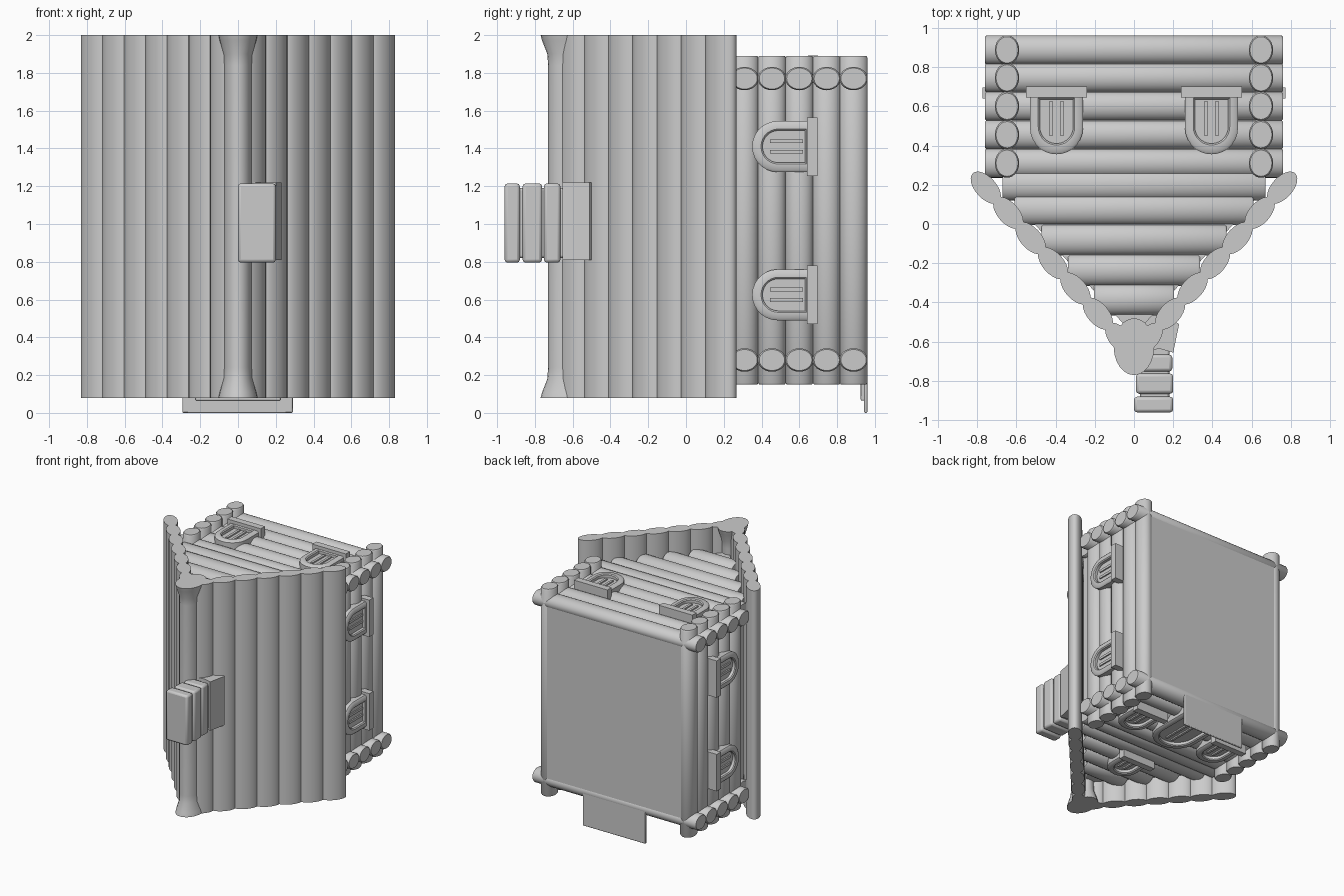
import bpy, bmesh
from math import sin, cos, pi, atan2
from mathutils import Vector, Matrix

if "Cube" in bpy.data.objects:
    bpy.data.objects.remove(bpy.data.objects["Cube"])


def loft(name, rings, caps=True):
    """Skin a list of matching point rings into one smooth-by-angle object."""
    bm = bmesh.new()
    vs = [[bm.verts.new(p) for p in r] for r in rings]
    n = len(rings[0])
    for a, b in zip(vs, vs[1:]):
        for i in range(n):
            bm.faces.new((a[i], a[(i + 1) % n], b[(i + 1) % n], b[i]))
    if caps:
        bm.faces.new(vs[0])
        bm.faces.new(vs[-1])
    bmesh.ops.recalc_face_normals(bm, faces=bm.faces)
    me = bpy.data.meshes.new(name)
    bm.to_mesh(me)
    bm.free()
    ob = bpy.data.objects.new(name, me)
    bpy.context.collection.objects.link(ob)
    bpy.ops.object.select_all(action='DESELECT')
    ob.select_set(True)
    bpy.context.view_layer.objects.active = ob
    bpy.ops.object.shade_smooth_by_angle(angle=0.7)
    return ob


def log(name, axis, c, lo, hi, r, tilt=0, stations=None):
    """Elliptical log along x (c = y, z) or along z (c = x, y)."""
    stations = stations or [(lo, .9), (lo + .01, 1), (hi - .01, 1), (hi, .9)]
    rings = []
    for t, s in stations:
        ring = []
        for i in range(24):
            a = 2 * pi * i / 24
            u, v = r[0] * s * cos(a), r[1] * s * sin(a)
            p = c[0] + u * cos(tilt) - v * sin(tilt)
            q = c[1] + u * sin(tilt) + v * cos(tilt)
            ring.append((t, p, q) if axis == 'x' else (p, q, t))
        rings.append(ring)
    return loft(name, rings)


def box(name, lo, hi, bevel=.012):
    x0, y0, z0 = lo
    x1, y1, z1 = hi
    ob = loft(name, [[(x0, y0, z), (x1, y0, z), (x1, y1, z), (x0, y1, z)] for z in (z0, z1)])
    m = ob.modifiers.new("bevel", 'BEVEL')
    m.width, m.segments = bevel, 2
    return ob


def frame(origin, v, w):
    """Local axes: v up the wall, w out of the wall."""
    v, w = Vector(v), Vector(w)
    m = Matrix((v.cross(w), v, w)).transposed().to_4x4()
    m.translation = Vector(origin)
    return m


def arch(m, half, height, base, w):
    pts = [(-half, base), (half, base)]
    s = height - half
    pts += [(half * cos(a), s + half * sin(a)) for a in (pi * i / 14 for i in range(15))]
    return [m @ Vector((x, y, w)) for x, y in pts]


def opening(name, m, half=.135, height=.30, sill=True):
    """Arched frame with a recessed panel, bars and an optional sill."""
    ih, it = half - .05, height - .055
    loft(name + "_frame", [arch(m, half, height, 0, 0), arch(m, half, height, 0, .075),
                           arch(m, half - .012, height - .012, .004, .085),
                           arch(m, ih + .008, it + .008, .012, .085),
                           arch(m, ih, it, .02, .078), arch(m, ih, it, .02, .03)], caps=False)
    loft(name + "_panel", [arch(m, ih + .01, it + .01, .01, w) for w in (0, .055)])

    def block(part, x, y0, y1, hw, w):
        loft(name + part, [[m @ Vector(p) for p in ((x - hw, y0, k), (x + hw, y0, k),
                                                    (x + hw, y1, k), (x - hw, y1, k))] for k in (0, w)])
    for x in (-.028, .028):
        block("_bar", x, .03, it - .04, .01, .066)
    if sill:
        block("_sill", 0, -.045, .01, .155, .112)


# solid core with flat floor
core = [(-.64, .955), (.64, .955), (.64, .15), (0, -.57), (-.64, .15)]
loft("cabin_core", [[(x, y, z) for x, y in core] for z in (.26, 1.79)])

rows = [.887, .745, .6, .455, .31]
for y in rows:
    # side wall logs
    for s in (-1, 1):
        log("side_wall_log", 'z', (s * .647, y), .15, 1.89, (.062, .0745))
    # end wall logs
    for z in (.28, 1.77):
        log("end_wall_log", 'x', (y, z), -.76, .76, (.0745, .062))

# gable logs shortening towards the ridge
for y in (.2, .075, -.08, -.235, -.385):
    half = min(.06 + (y + .6) * .878 - .045, .67)
    for z in (.28, 1.77):
        log("gable_log", 'x', (y, z), -half, half, (.081, .062))

# roof slopes made of slanted logs
N = 7
a, b = Vector((.07, -.585)), Vector((.755, .185))
slope = atan2(b.y - a.y, b.x - a.x)
for i in range(N):
    p = a.lerp(b, i / (N - 1))
    for s in (-1, 1):
        log("roof_log", 'z', (s * p.x, p.y), .08, 2.0, (.099, .054),
            slope if s > 0 else pi - slope,
            [(.08, 1), (2.0, 1)])

# ridge log flaring at both ends
log("ridge_log", 'z', (0, -.625), 0, 0, (.075, .105), 0,
    [(.08, 1.38), (.11, 1.3), (.18, 1.04), (.24, 1), (1.84, 1), (1.9, 1.04), (1.97, 1.3), (2.0, 1.38)])

# windows on the long sides
up = (0, -1, 0)
for s in (-1, 1):
    for z in (.625, 1.41):
        opening("side_window", frame((s * .66, .65, z), up, (s, 0, 0)))
    # windows on both end walls
    for z, w in ((1.78, 1), (.27, -1)):
        opening("end_window", frame((s * .395, .655, z), up, (0, 0, w)))

# attic window and door on the entrance end
opening("attic_window", frame((0, .02, .27), up, (0, 0, -1)), .13, .27)
opening("door", frame((0, .95, .27), up, (0, 0, -1)), .19, .62, sill=False)

# entrance steps
box("upper_step", (-.225, .925, .065), (.225, .95, .28), .006)
box("lower_step", (-.295, .943, .005 - .005), (.29, .96, .28), .006)

# chimney of stacked slabs
for y0, y1, x0, x1 in ((-.96, -.88, 0, .2), (-.865, -.762, .01, .2), (-.752, -.665, .02, .195)):
    box("chimney_slab", (x0, y0, .795), (x1, y1, 1.215), .016)
box("chimney_core", (.03, -.94, .82), (.18, -.5, 1.19))
base = [(.02, -.66), (.13, -.635), (.2, -.655), (.23, -.51), (.1, -.42), (.02, -.5)]
loft("chimney_base", [[(x, y, z) for x, y in base] for z in (.81, 1.22)])
